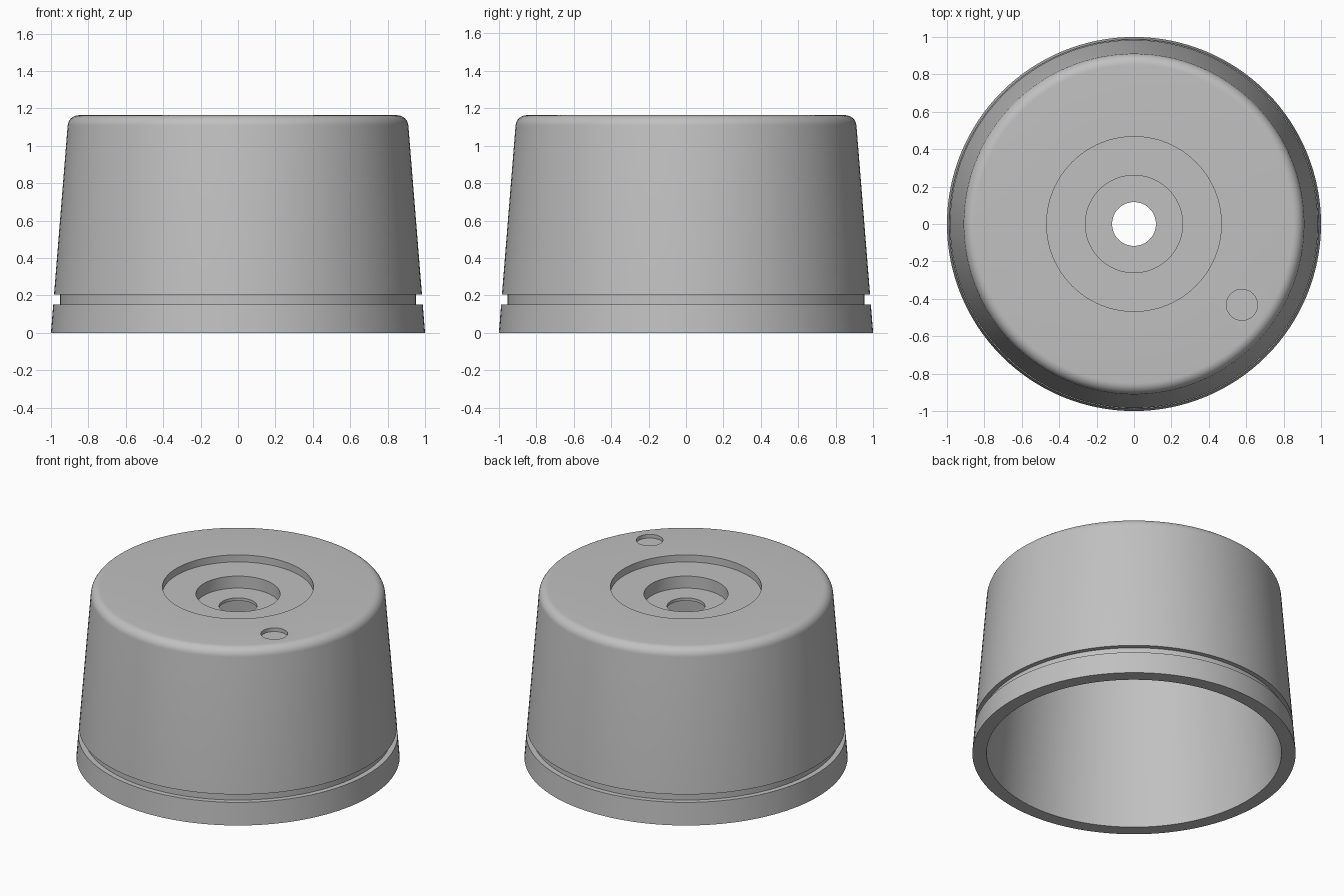
import bpy, bmesh, math

SEGMENTS = 128
HEIGHT = 1.163
TAPER = 0.08

cube = bpy.data.objects.get("Cube")
if cube:
    bpy.data.objects.remove(cube, do_unlink=True)

grey = bpy.data.materials.new("plain grey")
grey.use_nodes = True
colour = (0.53, 0.53, 0.53, 1)
grey.diffuse_color = colour
grey.node_tree.nodes["Principled BSDF"].inputs["Base Color"].default_value = colour


def lathe(name, profile):
    """Spin a closed (radius, height) profile around the z axis."""
    bm = bmesh.new()
    verts = [bm.verts.new((r, 0, z)) for r, z in profile]
    edges = [bm.edges.new((a, b)) for a, b in zip(verts, verts[1:] + verts[:1])]
    bmesh.ops.spin(bm, geom=verts + edges, cent=(0, 0, 0), axis=(0, 0, 1),
                   angle=math.tau, steps=SEGMENTS, use_duplicate=False)
    bmesh.ops.remove_doubles(bm, verts=bm.verts, dist=1e-5)
    bmesh.ops.recalc_face_normals(bm, faces=bm.faces)
    mesh = bpy.data.meshes.new(name)
    bm.to_mesh(mesh)
    bm.free()
    mesh.materials.append(grey)
    obj = bpy.data.objects.new(name, mesh)
    bpy.context.collection.objects.link(obj)
    return obj


def side(z, inset=0):
    return (1 - TAPER * z - inset, z)


# Tapered outer wall with a square groove near the foot
profile = [side(0), side(0.152), (0.953, 0.152), (0.953, 0.204), side(0.204)]

# Rounded top shoulder
fillet = 0.06
centre_r, centre_z = 0.911 - fillet, HEIGHT - fillet
for i in range(9):
    a = math.radians(4.6 + (90 - 4.6) * i / 8)
    profile.append((centre_r + fillet * math.cos(a), centre_z + fillet * math.sin(a)))

# Stepped recesses and the centre hole
step, floor, ceiling = HEIGHT - 0.048, HEIGHT - 0.13, HEIGHT - 0.15
profile += [(0.467, HEIGHT), (0.467, step), (0.26, step), (0.26, floor),
            (0.117, floor), (0.117, ceiling)]

# Hollow inside
profile += [side(ceiling, 0.088), side(0, 0.088)]
cup = lathe("cup_body", profile)

# Shallow blind hole in the top
bpy.ops.mesh.primitive_cylinder_add(vertices=48, radius=0.083, depth=0.06,
                                    location=(0.577, -0.432, HEIGHT + 0.005))
cutter = bpy.context.object
cutter.name = "blind_hole_cutter"
cutter.data.materials.append(grey)
cut = cup.modifiers.new("blind hole", "BOOLEAN")
cut.operation = "DIFFERENCE"
cut.solver = "EXACT"
cut.object = cutter

bpy.ops.object.select_all(action="DESELECT")
cup.select_set(True)
bpy.context.view_layer.objects.active = cup
bpy.ops.object.modifier_apply(modifier=cut.name)
bpy.data.objects.remove(cutter, do_unlink=True)
bpy.ops.object.shade_smooth_by_angle(angle=math.radians(30))
